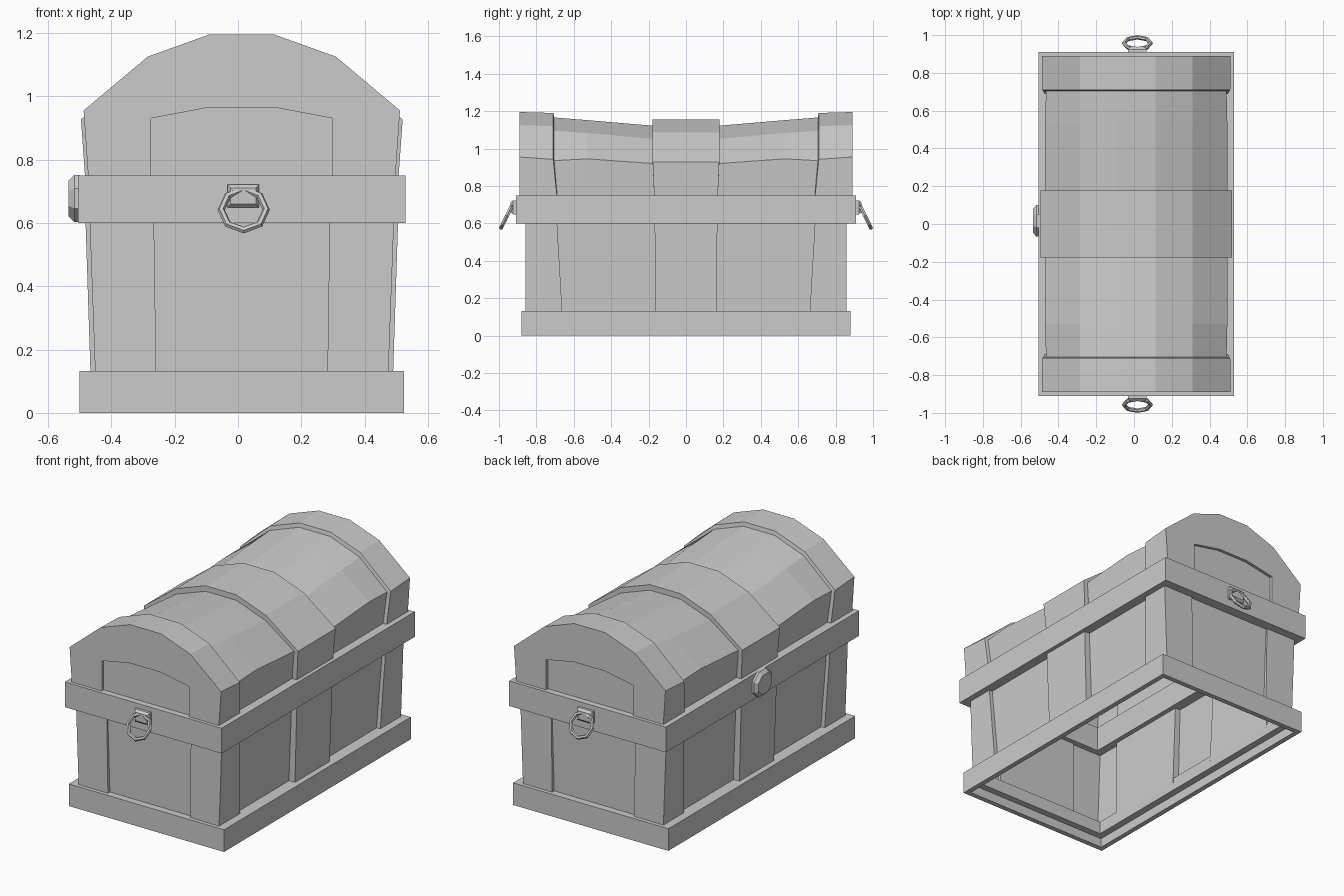
import bpy, bmesh
from math import radians, cos, sin, pi

if "Cube" in bpy.data.objects:
    bpy.data.objects.remove(bpy.data.objects["Cube"])

CX = 0.012  # chest centre line


def finish(name, bm, x=CX):
    bmesh.ops.recalc_face_normals(bm, faces=bm.faces)
    me = bpy.data.meshes.new(name)
    bm.to_mesh(me)
    bm.free()
    ob = bpy.data.objects.new(name, me)
    ob.location.x = x
    bpy.context.collection.objects.link(ob)
    return ob


def loft(bm, rings, closed=True):
    """Skin quads between successive rings of points."""
    rows = [[bm.verts.new(p) for p in r] for r in rings]
    n = len(rows[0])
    for a, b in zip(rows, rows[1:]):
        for i in range(n if closed else n - 1):
            j = (i + 1) % n
            bm.faces.new((a[i], a[j], b[j], b[i]))
    return rows


def rect(hx, hy, z):
    return [(hx, hy, z), (-hx, hy, z), (-hx, -hy, z), (hx, -hy, z)]


def frame(name, profile):
    """Rectangular frame from a closed (half x, half y, z) section."""
    bm = bmesh.new()
    loft(bm, [rect(*p) for p in profile + profile[:1]])
    bmesh.ops.remove_doubles(bm, verts=bm.verts, dist=1e-5)
    return finish(name, bm)


# Base plinth with stepped underside, and rim band between body and lid
frame("base_frame", [(.512, .88, 0), (.512, .88, .132), (.44, .81, .132),
                     (.44, .81, .055), (.482, .85, .055), (.482, .85, 0)])
frame("rim_band", [(.517, .91, .6), (.517, .91, .75), (.43, .82, .75), (.43, .82, .6)])


# Body walls: corner posts, centre straps and recessed panels
def outline(z, strap, m, panel, s, hx, hy, fx, py):
    q = [(strap, m), (panel, m), (panel, s), (hx, s), (hx, hy), (fx, hy), (fx, py)]
    pts = q + [(-x, y) for x, y in reversed(q)]
    pts += [(-x, -y) for x, y in pts]
    return [(x, y, z) for x, y in pts]


bm = bmesh.new()
loft(bm, [outline(.1, .477, .163, .437, .66, .462, .857, .27, .837),
          outline(.65, .495, .168, .461, .692, .482, .857, .278, .849)])
finish("body_walls", bm)


# Lid: faceted arch sections running along y
def arch(y, yb, base, hw, zs, zm, zt):
    h = [(base, yb, .745), (hw, y, zs), (.297, y, zm), (.102, y, zt)]
    return h + [(-x, b, z) for x, b, z in reversed(h)]


half = [(.89, .89, .485, .4995, .955, 1.125, 1.195),
        (.71, .69, .485, .4975, .942, 1.12, 1.19),
        (.705, .688, .462, .478, .935, 1.095, 1.166),
        (.53, .53, .464, .482, .945, 1.083, 1.152),
        (.178, .17, .464, .482, .92, 1.052, 1.122),
        (.178, .17, .495, .508, .927, 1.085, 1.155)]
sections = half + [(-y, -b, *r) for y, b, *r in reversed(half)]
bm = bmesh.new()
rows = loft(bm, [arch(*s) for s in sections], closed=False)

# Recessed end panels of the lid
for row, sgn in ((rows[0], 1), (rows[-1], -1)):
    shape = [(-.287, .745), (-.287, .93), (-.102, .965),
             (.102, .965), (.287, .93), (.287, .745)]
    rim = [bm.verts.new((x, sgn * .89, z)) for x, z in shape]
    deep = [bm.verts.new((x, sgn * .872, z)) for x, z in shape]
    bm.faces.new(row + rim)
    bm.faces.new(deep)
    for i in range(5):
        bm.faces.new((rim[i], rim[i + 1], deep[i + 1], deep[i]))
finish("lid", bm)

# Lock plate: tapered octagon on the left side
bm = bmesh.new()
ang = [pi / 8 + k * pi / 4 for k in range(8)]
lock = [[(x, .017 + ry * cos(a) * 1.08, .677 + rz * sin(a) * 1.08) for a in ang]
        for x, ry, rz in ((-.5, .083, .075), (-.517, .083, .075), (-.535, .064, .057))]
bm.faces.new(loft(bm, lock)[-1])
finish("lock_plate", bm, 0)

# Ring handles with brackets at both ends
for side, s in (("front", -1), ("back", 1)):
    bm = bmesh.new()
    plate = [[(x, s * y, z) for x, z in ((-w, .685 - h), (w, .685 - h), (w, .685 + h), (-w, .685 + h))]
             for y, w, h in ((.9, .05, .037), (.925, .05, .037), (.938, .04, .025))]
    bm.faces.new(loft(bm, plate)[-1])
    finish(side + "_handle_bracket", bm, .017)
    bpy.ops.mesh.primitive_torus_add(
        major_segments=8, minor_segments=6, major_radius=.071, minor_radius=.0115,
        location=(.018, s * .957, .641), rotation=(radians(90 + s * 26), 0, 0))
    bpy.context.object.name = side + "_ring_handle"
